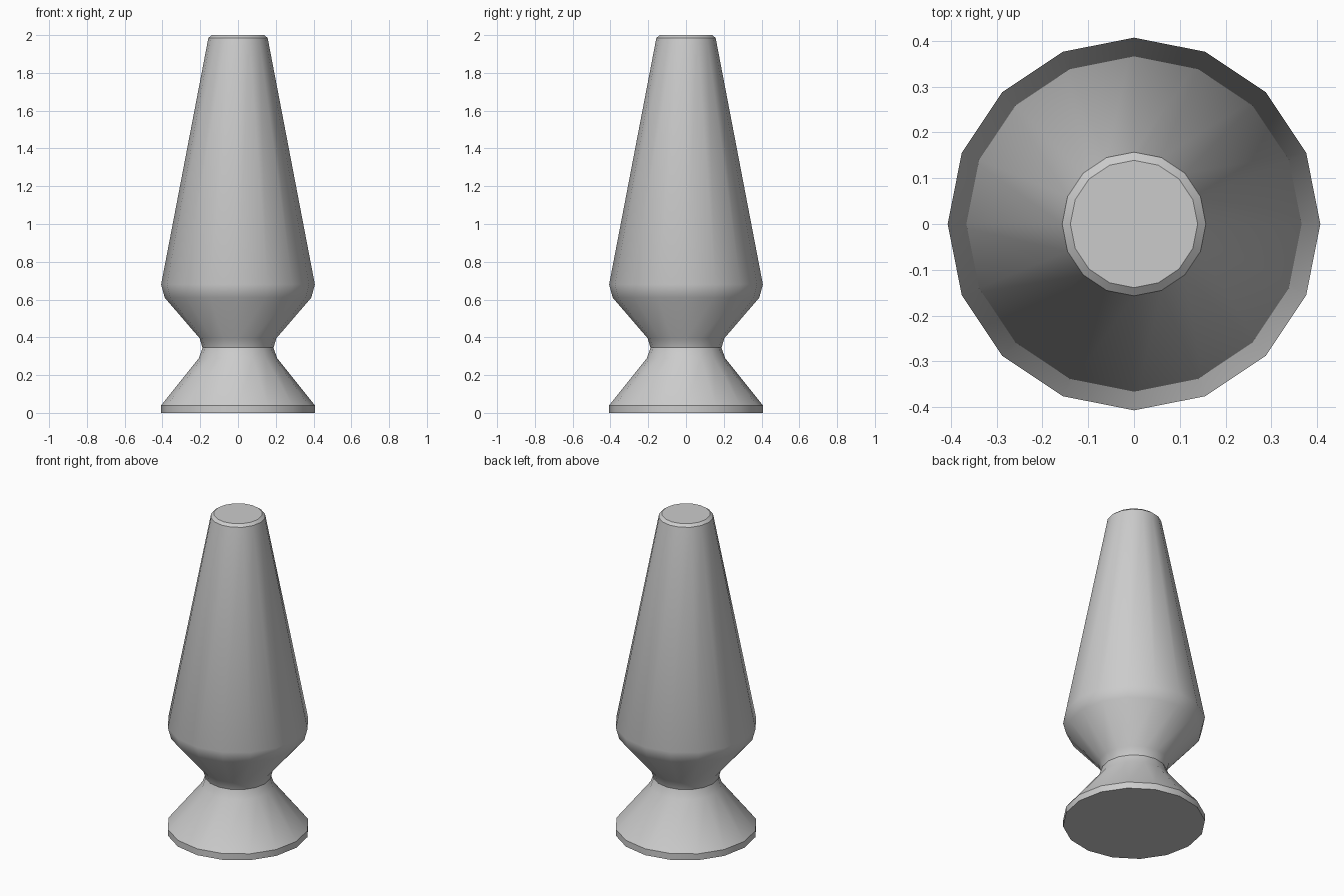
import bpy, bmesh, math

if "Cube" in bpy.data.objects:
    bpy.data.objects.remove(bpy.data.objects["Cube"])

SIDES = 16


def lathe(name, profile):
    """Spin a (radius, height) profile around z and cap both ends."""
    bm = bmesh.new()
    rings = []
    for r, z in profile:
        rings.append([bm.verts.new((r * math.cos(2 * math.pi * i / SIDES),
                                    r * math.sin(2 * math.pi * i / SIDES), z))
                      for i in range(SIDES)])
    for low, high in zip(rings, rings[1:]):
        for i in range(SIDES):
            j = (i + 1) % SIDES
            bm.faces.new((low[i], low[j], high[j], high[i]))
    bm.faces.new(rings[0][::-1])
    bm.faces.new(rings[-1])
    mesh = bpy.data.meshes.new(name)
    bm.to_mesh(mesh)
    bm.free()
    obj = bpy.data.objects.new(name, mesh)
    bpy.context.collection.objects.link(obj)
    bpy.context.view_layer.objects.active = obj
    obj.select_set(True)
    bpy.ops.object.shade_smooth_by_angle(angle=math.radians(30))
    obj.select_set(False)
    return obj


# Lamp body: foot, flared base, waist, shoulder, tapered vessel, bevelled cap
lathe("lamp_body", [
    (0.407, 0.0), (0.407, 0.04),
    (0.207, 0.29), (0.188, 0.345), (0.203, 0.395),
    (0.388, 0.61), (0.407, 0.68),
    (0.157, 1.985), (0.139, 2.0),
])
